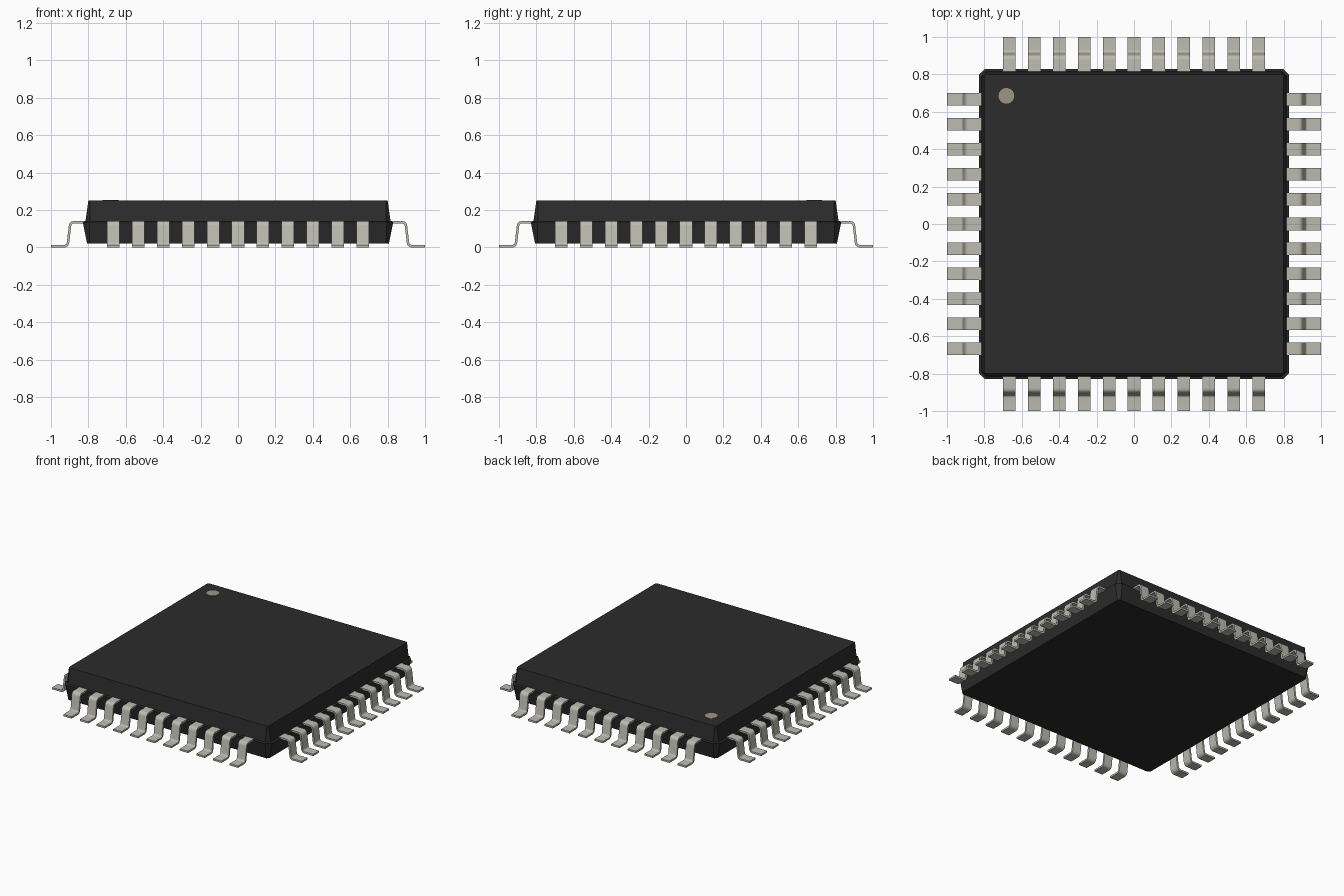
import bpy, bmesh, math
from mathutils import Vector

if "Cube" in bpy.data.objects:
    bpy.data.objects.remove(bpy.data.objects["Cube"])


def material(name, rgb):
    m = bpy.data.materials.new(name)
    m.diffuse_color = (*rgb, 1)
    m.use_nodes = True
    m.node_tree.nodes["Principled BSDF"].inputs["Base Color"].default_value = m.diffuse_color
    return m


BLACK = material("black_plastic", (0.025, 0.025, 0.025))
METAL = material("tinned_metal", (0.50, 0.50, 0.44))
TAN = material("tan_mark", (0.34, 0.30, 0.25))


def make_object(name, bm, mat, smooth=False):
    bmesh.ops.recalc_face_normals(bm, faces=bm.faces)
    mesh = bpy.data.meshes.new(name)
    bm.to_mesh(mesh)
    bm.free()
    if smooth:
        mesh.shade_smooth()
        mesh.set_sharp_from_angle(angle=math.radians(35))
    mesh.materials.append(mat)
    obj = bpy.data.objects.new(name, mesh)
    bpy.context.collection.objects.link(obj)
    return obj


# Package body: stacked squares with clipped corners (z, half width, corner cut)
LEVELS = [(0.02, 0.807, 0.015), (0.135, 0.83, 0.034),
          (0.139, 0.816, 0.026), (0.25, 0.80, 0.008)]
bm = bmesh.new()
rings = []
for z, h, c in LEVELS:
    k = h - c
    outline = [(h, -k), (h, k), (k, h), (-k, h), (-h, k), (-h, -k), (-k, -h), (k, -h)]
    rings.append([bm.verts.new((x, y, z)) for x, y in outline])
for a, b in zip(rings, rings[1:]):
    for i in range(8):
        j = (i + 1) % 8
        bm.faces.new((a[i], a[j], b[j], b[i]))
bm.faces.new(rings[0])
bm.faces.new(rings[-1])
make_object("package_body", bm, BLACK)

# Orientation dot on the top
bm = bmesh.new()
bmesh.ops.create_cone(bm, cap_ends=True, segments=32, radius1=0.042, radius2=0.042, depth=0.006)
dot = make_object("pin_one_dot", bm, TAN, smooth=True)
dot.location = (-0.682, 0.685, 0.25)

# Gull-wing lead profile: rounded centre path, then offset to both sides
THICK, WIDTH, PITCH, COUNT = 0.013, 0.067, 2 / 15, 11


def rounded(a, corner, b, reach=0.020, steps=6):
    p = corner + (a - corner).normalized() * reach
    q = corner + (b - corner).normalized() * reach
    ts = [i / steps for i in range(steps + 1)]
    return [p * (1 - t) ** 2 + corner * 2 * t * (1 - t) + q * t * t for t in ts]


start, knee, heel, toe = (Vector(p) for p in
                          [(0.79, 0.1345), (0.896, 0.1345), (0.911, 0.0065), (1.0, 0.0065)])
path = [start] + rounded(start, knee, heel) + rounded(knee, heel, toe) + [toe]
pairs = []
for i, p in enumerate(path):
    d = (path[min(i + 1, len(path) - 1)] - path[max(i - 1, 0)]).normalized()
    if i in (0, len(path) - 1):
        d = Vector((1, 0))
    n = Vector((-d.y, d.x)) * THICK / 2
    pairs.append((p + n, p - n))


def add_lead(bm, y):
    y0, y1 = y - WIDTH / 2, y + WIDTH / 2
    sections = [[bm.verts.new((q.x, yy, q.y)) for q, yy in
                 ((u, y0), (u, y1), (v, y1), (v, y0))] for u, v in pairs]
    for a, b in zip(sections, sections[1:]):
        for i in range(4):
            j = (i + 1) % 4
            bm.faces.new((a[i], a[j], b[j], b[i]))
    bm.faces.new(sections[0])
    bm.faces.new(sections[-1])


# Four rows of leads
for turn, side in enumerate(("right", "back", "left", "front")):
    bm = bmesh.new()
    for i in range(COUNT):
        add_lead(bm, (i - (COUNT - 1) / 2) * PITCH)
    row = make_object("leads_" + side, bm, METAL, smooth=True)
    row.rotation_euler.z = turn * math.pi / 2
